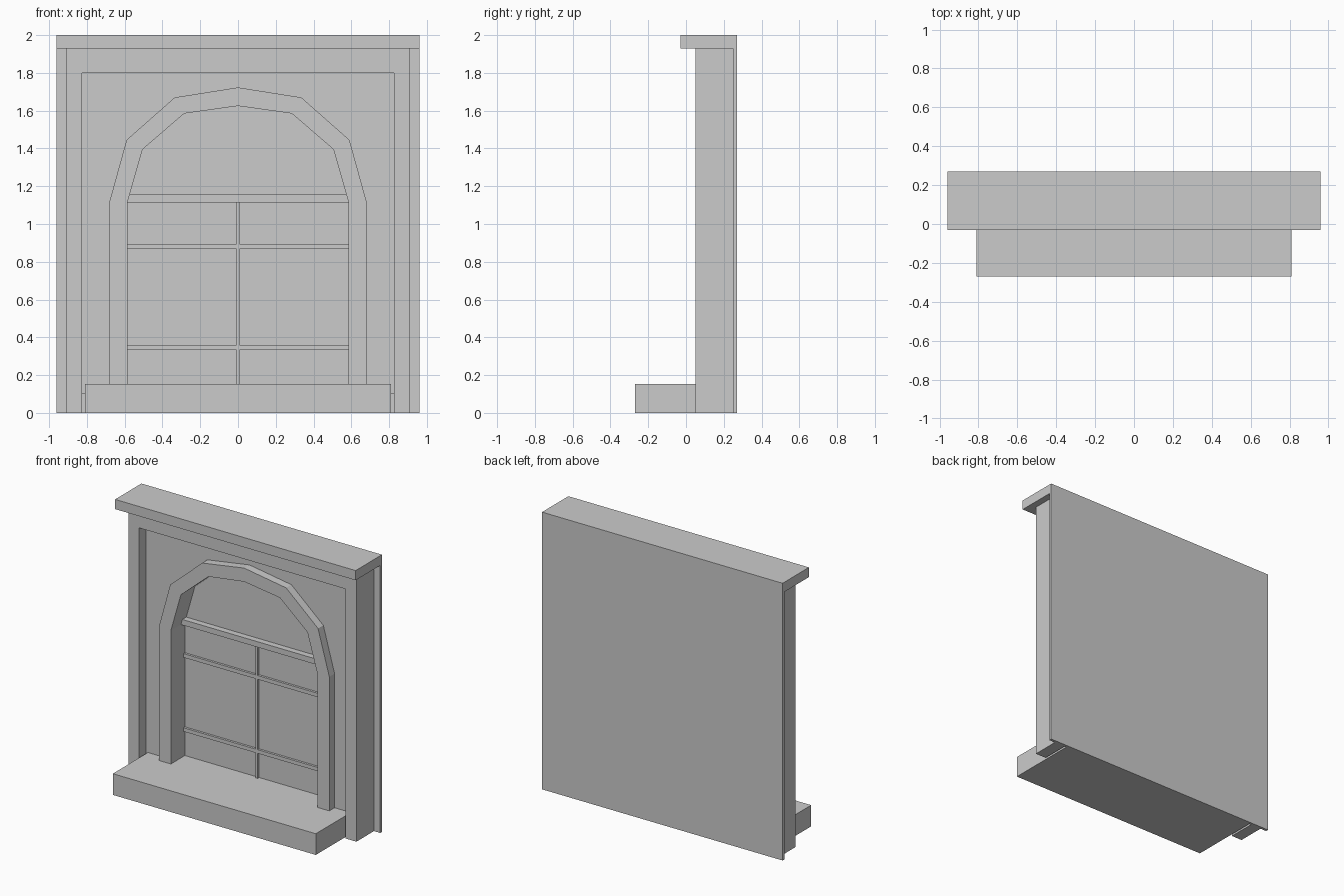
import bpy
import bmesh

if "Cube" in bpy.data.objects:
    bpy.data.objects.remove(bpy.data.objects["Cube"])

stone = bpy.data.materials.new("light_grey")
stone.diffuse_color = (0.6, 0.6, 0.6, 1)
stone.use_nodes = True
stone.node_tree.nodes["Principled BSDF"].inputs["Base Color"].default_value = stone.diffuse_color


def extrude_profile(name, pts, y0, y1):
    """Extrude a front-view (x, z) outline from y0 (front) to y1 (back)."""
    bm = bmesh.new()
    face = bm.faces.new([bm.verts.new((x, y0, z)) for x, z in pts])
    ext = bmesh.ops.extrude_face_region(bm, geom=[face], use_keep_orig=True)
    for v in ext["geom"]:
        if isinstance(v, bmesh.types.BMVert):
            v.co.y = y1
    bmesh.ops.recalc_face_normals(bm, faces=bm.faces[:])
    mesh = bpy.data.meshes.new(name)
    bm.to_mesh(mesh)
    bm.free()
    mesh.materials.append(stone)
    obj = bpy.data.objects.new(name, mesh)
    bpy.context.collection.objects.link(obj)
    return obj


def box(name, x0, x1, y0, y1, z0, z1):
    return extrude_profile(name, [(x0, z0), (x1, z0), (x1, z1), (x0, z1)], y0, y1)


def mirrored(half):
    """Complete a left-hand outline that ends on the centre line."""
    return half + [(-x, z) for x, z in reversed(half) if x != 0]


# Arch outlines, from lower left to the crown
outer = mirrored([(-0.68, 0.1), (-0.68, 1.12), (-0.59, 1.445), (-0.335, 1.67), (0, 1.723)])
inner = mirrored([(-0.585, 0.1), (-0.585, 1.115), (-0.505, 1.395), (-0.285, 1.585), (0, 1.625)])

# Back slab, cornice and sill
box("back_slab", -0.96, 0.96, 0.25, 0.27, 0, 1.93)
box("cornice", -0.96, 0.96, -0.03, 0.27, 1.93, 2.0)
box("sill", -0.81, 0.81, -0.27, 0.25, 0, 0.153)

# Outer square frame
frame_out = [(-0.91, 0), (-0.91, 1.93), (0.91, 1.93), (0.91, 0)]
frame_in = [(-0.825, 0), (-0.825, 1.8), (0.825, 1.8), (0.825, 0)]
extrude_profile("outer_frame", frame_out + frame_in[::-1], 0.05, 0.25)

# Recessed wall around the arch
wall = [(-0.825, 0.1), (-0.825, 1.8), (0.825, 1.8), (0.825, 0.1)]
extrude_profile("recessed_wall", wall + outer[::-1], 0.13, 0.25)

# Arch surround and window pane
extrude_profile("arch_surround", outer + inner[::-1], 0.07, 0.25)
extrude_profile("window_pane", inner, 0.23, 0.25)

# Window bars
box("transom_bar", -0.6, 0.6, 0.185, 0.24, 1.115, 1.155)
box("centre_bar", -0.008, 0.008, 0.213, 0.24, 0.14, 1.12)
for i, (z0, z1) in enumerate([(0.333, 0.36), (0.867, 0.895)]):
    box(f"cross_bar_{i + 1}", -0.6, 0.6, 0.2135, 0.24, z0, z1)
